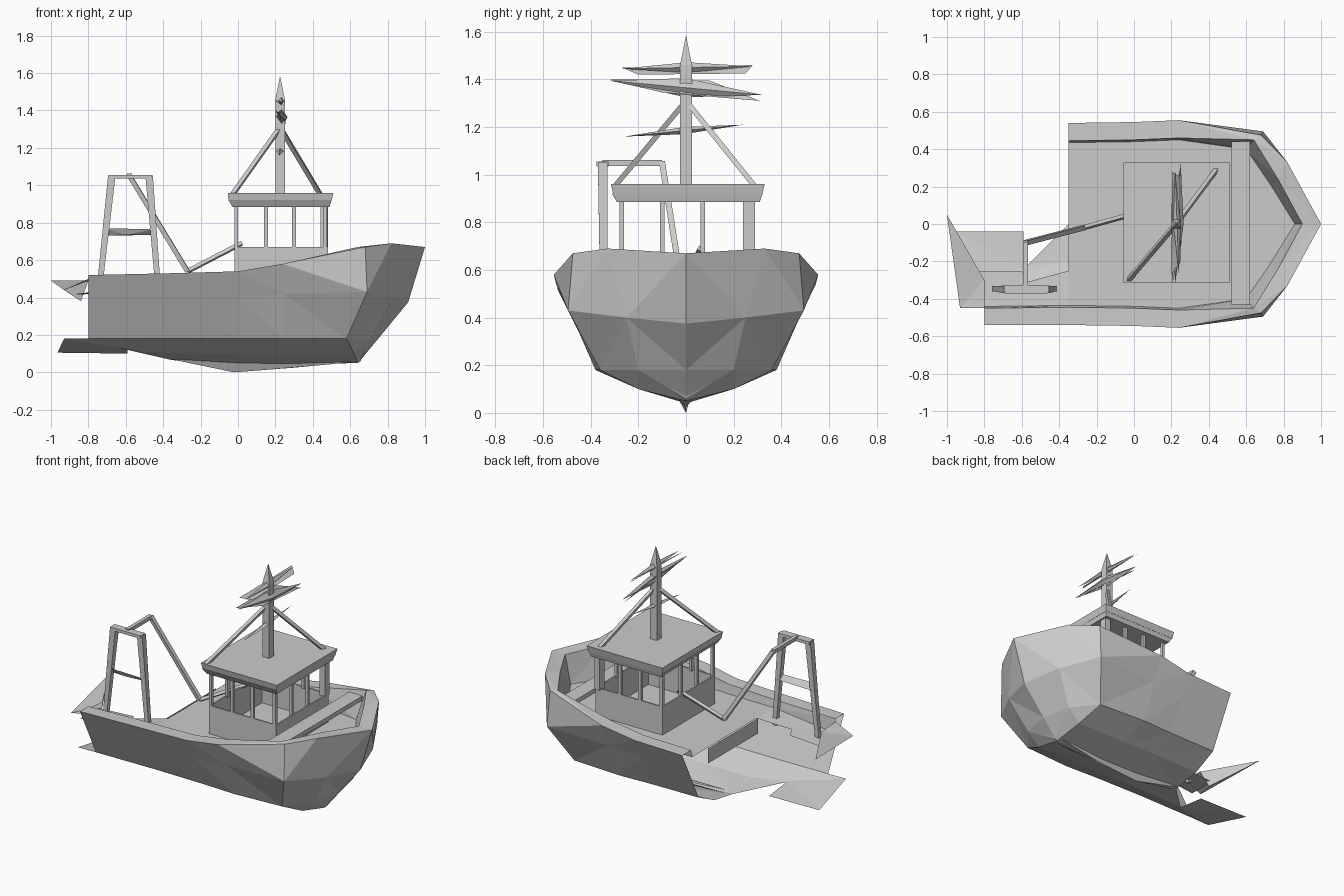
import bpy, bmesh, math
from mathutils import Vector

if "Cube" in bpy.data.objects:
    bpy.data.objects.remove(bpy.data.objects["Cube"])

grey = bpy.data.materials.new("light_grey")
grey.diffuse_color = (0.6, 0.6, 0.6, 1)
grey.use_nodes = True
grey.node_tree.nodes["Principled BSDF"].inputs["Base Color"].default_value = grey.diffuse_color


def make(name, verts, faces, recalc=True):
    me = bpy.data.meshes.new(name)
    me.from_pydata([tuple(v) for v in verts], [], faces)
    bm = bmesh.new()
    bm.from_mesh(me)
    if recalc:
        bmesh.ops.remove_doubles(bm, verts=bm.verts, dist=0.0005)
        bmesh.ops.recalc_face_normals(bm, faces=bm.faces)
    bm.to_mesh(me)
    bm.free()
    me.materials.append(grey)
    ob = bpy.data.objects.new(name, me)
    bpy.context.collection.objects.link(ob)
    return ob


BOX = [(0, 1, 2, 3), (4, 5, 6, 7), (0, 1, 5, 4), (1, 2, 6, 5), (2, 3, 7, 6), (3, 0, 4, 7)]


def rect(x0, x1, y0, y1, z):
    return [(x0, y0, z), (x1, y0, z), (x1, y1, z), (x0, y1, z)]


def box(name, x0, x1, y0, y1, z0, z1):
    return make(name, rect(x0, x1, y0, y1, z0) + rect(x0, x1, y0, y1, z1), BOX)


def bar(name, a, b, w, w2=None):
    """Square bar between two points, optionally flared."""
    a, b = Vector(a), Vector(b)
    d = (b - a).normalized()
    u = d.cross(Vector((1, 0, 0)) if abs(d.x) < 0.9 else Vector((0, 1, 0))).normalized()
    v = d.cross(u)
    pts = []
    for p, r in ((a, w / 2), (b, (w2 or w) / 2)):
        pts += [p + u * r + v * r, p - u * r + v * r, p - u * r - v * r, p + u * r - v * r]
    return make(name, pts, BOX)


# Hull: columns running keel, bilge, chine, mid, rim, inner rim, deck edge
DECK = .48


def column(x, keel, w, rim):
    return [(x, 0, keel), (x, .2, .1), (x, w - .175, .18), (x, w - .07, .18 + (rim - .18) * .6),
            (x, w, rim), (x, w - .095, rim), (x, w - .105, DECK)]


stern = [(-.57, .22, .115), (-.66, .27, .135), (-.8, .37, .18), (-.8, .47, .38),
         (-.8, .54, .52), (-.8, .45, .52), (-.8, .44, .42)]
body = [column(-.35, .065, .54, .53), column(0, .045, .545, .54), column(.24, .04, .555, .58)]
bow = [
    [(.64, 0, .05), (.62, .2, .1), (.58, .36, .18), (.69, .495, .43),
     (.68, .475, .67), (.64, .45, .67), (.6, .4, DECK)],
    [(.655, 0, .06), (.68, .1, .12), (.71, .2, .18), (.83, .25, .4),
     (.82, .33, .69), (.77, .24, .68), (.73, .21, DECK)],
    [(.66, 0, .07), (.70, 0, .12), (.75, 0, .18), (.91, 0, .375),
     (1, 0, .67), (.9, 0, .67), (.86, 0, DECK)]]


def shell(name, cols, side):
    n = len(cols[0])
    verts = [(x, y * side, z) for c in cols for x, y, z in c]
    faces = []
    for i in range(len(cols) - 1):
        for j in range(n - 1):
            a, b = i * n + j, (i + 1) * n + j
            f = (a, b, b + 1, a + 1)
            faces.append(f if side < 0 else f[::-1])
    ob = make(name, verts, faces, False)
    bm = bmesh.new()
    bm.from_mesh(ob.data)
    bmesh.ops.remove_doubles(bm, verts=bm.verts, dist=.0005)
    bmesh.ops.triangulate(bm, faces=[f for f in bm.faces if len(f.verts) > 3])
    bm.to_mesh(ob.data)
    bm.free()


shell("starboard_hull", [stern] + body + bow, -1)
shell("port_hull", body + bow, 1)
# Keel fin under the middle of the hull
make("keel_fin", [(-.35, -.02, .068), (-.35, .02, .068), (.62, .03, .055), (.62, -.03, .055),
                  (-.02, 0, 0), (.3, 0, .025)],
     [(0, 1, 4), (1, 2, 5, 4), (2, 3, 5), (3, 0, 4, 5)])

# Main deck, following the inner wall
edge = [c[6] for c in body + bow]
outline = [(x, -y, z) for x, y, z in edge] + edge[-2::-1]
make("main_deck", outline, [tuple(range(len(outline)))], False)
make("deck_step", [(-.36, -.25, DECK), (-.36, .28, DECK), (-.36, .28, DECK - .1), (-.36, -.25, DECK - .1)],
     [(0, 1, 2, 3)])
make("side_deck", [(-.86, -.45, .42), (-.35, -.45, DECK), (-.35, -.25, DECK), (-.57, -.31, .44),
                   (-.6, -.25, .43), (-.86, -.25, .415)], [(0, 1, 2, 3), (0, 3, 4, 5)], False)

# Ragged stern: bottom plate and torn rail
make("stern_bottom_plate",
     [(-.93, -.375, .18), (-.965, -.04, .105), (-.59, -.04, .1), (-.59, -.24, .125), (-.66, -.27, .135),
      (-.8, -.37, .18)],
     [(0, 5, 4), (0, 4, 1), (1, 4, 3), (1, 3, 2)], False)
make("stern_shard", [(-1, .05, .49), (-.93, -.45, .44), (-.8, -.3, .49), (-.84, -.26, .38), (-.8, -.45, .5)],
     [(0, 1, 2), (0, 3, 1), (0, 2, 3), (1, 4, 2)])

# Foredeck beam
box("foredeck_beam", .52, .62, -.43, .44, .6, .63)

# Cabin: low walls, window posts, tapered roof
X0, X1, Y0, Y1 = -.02, .48, -.28, .28
for name, b in (("starboard", (X0, X1, Y0, Y0 + .01)), ("port", (X0, X1, Y1 - .01, Y1)),
                ("front", (X1 - .01, X1, Y0, Y1)), ("rear", (X0, X0 + .01, Y0, Y1))):
    box("cabin_wall_" + name, *b, DECK, .67)
for y in (Y0 + .01, Y1 - .01):
    for x in (X0 + .01, .15, .3, X1 - .015):
        box("side_post", x - .01, x + .01, y - .01, y + .01, .66, .9)
for x in (X0 + .01, X1 - .012):
    for y in (-.1, .07):
        box("end_post", x - .01, x + .01, y - .01, y + .01, .66, .9)
box("corner_post", .44, .48, .24, .29, .66, .9)
make("cabin_roof_base", rect(-.03, .49, -.29, .31, .885) + rect(-.05, .5, -.31, .32, .92), BOX)
make("cabin_roof", rect(-.05, .5, -.305, .32, .915) + rect(-.055, .51, -.315, .33, .96), BOX)

# Mast with pointed top
bar("mast", (.225, 0, .95), (.225, 0, 1.46), .05)
bar("mast_tip", (.225, 0, 1.46), (.225, 0, 1.58), .05, .002)


# Spreaders: flat spindles across the mast
def spindle(name, a, b, half_x, half_z):
    a, b = Vector(a), Vector(b)
    m = (a + b) / 2
    ring = [m + Vector(o) for o in ((half_x, 0, 0), (0, 0, half_z), (-half_x, 0, 0), (0, 0, -half_z))]
    make(name, [a, b] + ring, [(e, 2 + i, 2 + (i + 1) % 4) for e in (0, 1) for i in range(4)])


# Blades: tilted thin quads crossing the mast
def blade(name, pts):
    make(name, pts, [(0, 1, 2), (0, 2, 3)])


blade("top_spreader", [(.2, -.27, 1.45), (.25, -.2, 1.42), (.245, .25, 1.425), (.205, .28, 1.46)])
spindle("top_spreader_core", (.24, -.27, 1.445), (.22, .28, 1.455), .02, .022)
spindle("main_spreader", (.22, -.32, 1.395), (.25, .32, 1.335), .03, .04)
blade("main_spreader_blade", [(.205, -.32, 1.4), (.255, -.1, 1.345), (.25, .31, 1.31), (.2, .1, 1.395)])
spindle("low_spreader", (.22, -.26, 1.16), (.23, .24, 1.21), .02, .015)

# Mast stays
for foot in ((-.03, -.3, .95), (.44, .29, .95)):
    bar("mast_stay", (.225, 0, 1.31), foot, .022)

# Stern gantry with boom
bar("gantry_leg_aft", (-.745, -.345, .41), (-.675, -.35, 1.05), .028, .04)
bar("gantry_leg_fore", (-.425, -.345, .42), (-.475, -.35, 1.05), .028, .04)
box("gantry_top", -.69, -.465, -.375, -.325, 1.035, 1.055)
make("gantry_crossbar", [(-.71, -.36, .77), (-.71, -.33, .73), (-.45, -.36, .765), (-.45, -.33, .735),
                         (-.6, -.345, .735)], [(0, 1, 4), (1, 3, 4), (3, 2, 4), (2, 0, 4), (0, 2, 3, 1)])
bar("gantry_arm", (-.58, -.35, 1.05), (-.58, -.1, 1.05), .025)
bar("boom_upper", (-.58, -.1, 1.05), (-.27, -.02, .54), .025)
bar("boom_lower", (-.27, -.02, .54), (.02, .06, .69), .02)
